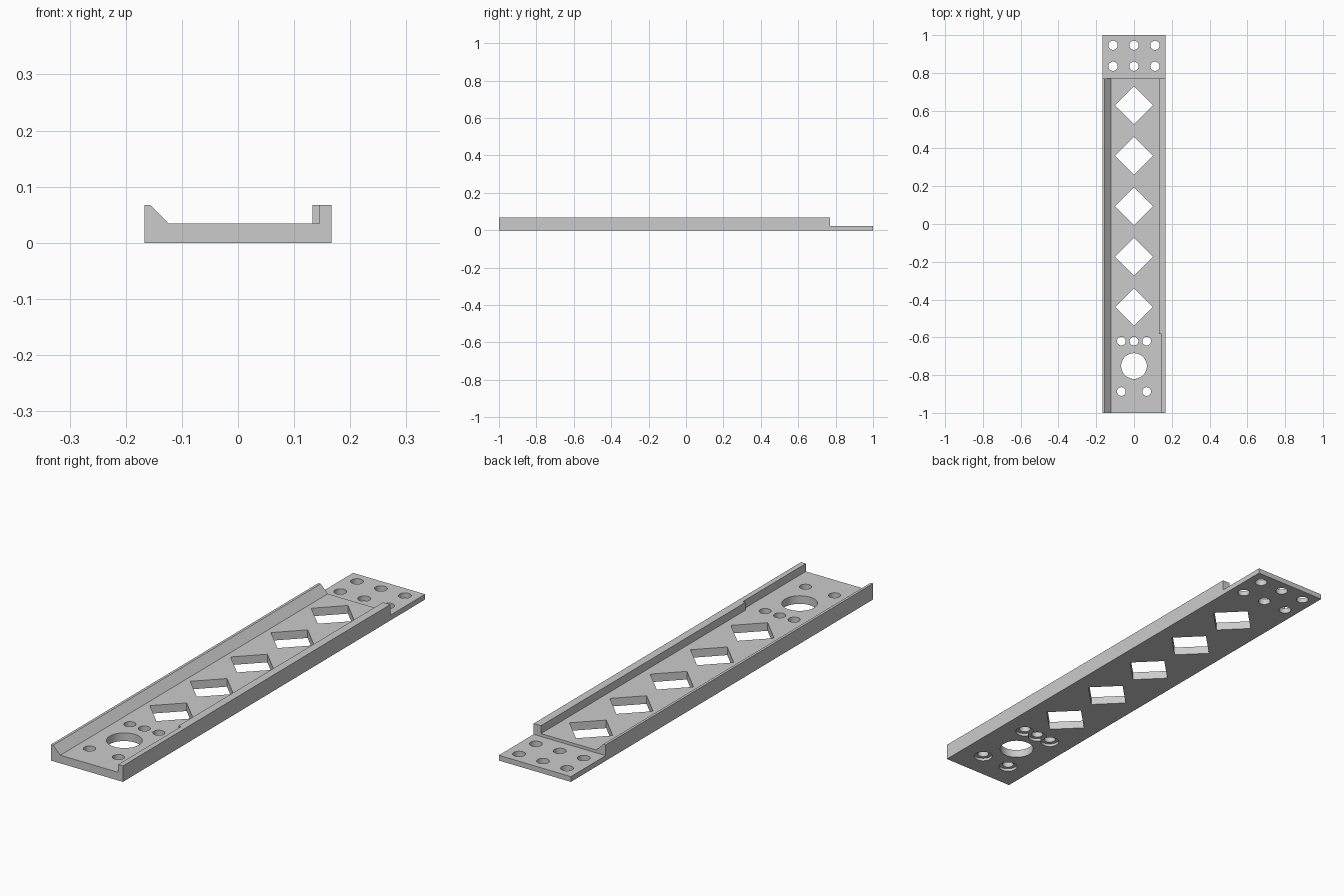
import bpy
import bmesh
from math import pi

if "Cube" in bpy.data.objects:
    bpy.data.objects.remove(bpy.data.objects["Cube"], do_unlink=True)

W, H, FLOOR, TAB = 0.167, 0.067, 0.034, 0.022
TAB_START, WALL_STEP = 0.77, -0.583

grey = bpy.data.materials.new("plain grey")
grey.use_nodes = True
colour = (0.6, 0.6, 0.6, 1)
grey.diffuse_color = colour
grey.node_tree.nodes["Principled BSDF"].inputs["Base Color"].default_value = colour


def make_object(name, bm):
    bmesh.ops.recalc_face_normals(bm, faces=bm.faces)
    mesh = bpy.data.meshes.new(name)
    bm.to_mesh(mesh)
    bm.free()
    mesh.materials.append(grey)
    obj = bpy.data.objects.new(name, mesh)
    bpy.context.collection.objects.link(obj)
    return obj


def cut(name, bm):
    """Subtract a solid from the rail, then discard the cutter."""
    cutter = make_object(name, bm)
    cutter.hide_render = True
    mod = rail.modifiers.new(name, "BOOLEAN")
    mod.operation, mod.solver, mod.object = "DIFFERENCE", "EXACT", cutter
    bpy.context.view_layer.objects.active = rail
    bpy.ops.object.modifier_apply(modifier=mod.name)
    bpy.data.objects.remove(cutter, do_unlink=True)


def box(lo, hi):
    bm = bmesh.new()
    bmesh.ops.create_cube(bm, size=1)
    for v in bm.verts:
        v.co = [(a + b) / 2 + c * (b - a) for a, b, c in zip(lo, hi, v.co)]
    return bm


def prisms(points, radius, sides, z0=-0.1, z1=0.1):
    """Upright prisms of one size at several places."""
    bm = bmesh.new()
    for x, y in points:
        new = bmesh.ops.create_cone(bm, cap_ends=True, segments=sides, radius1=radius,
                                    radius2=radius, depth=z1 - z0)["verts"]
        # a four-sided prism gets its corners on the axes
        if sides == 4:
            bmesh.ops.rotate(bm, verts=new, matrix=DIAMOND_TURN)
            for v in new:
                v.co.x, v.co.y = [round(c / radius) * radius for c in v.co.xy]
        bmesh.ops.translate(bm, verts=new, vec=(x, y, (z0 + z1) / 2))
    return bm


from mathutils import Matrix
probe = bmesh.new()
corner = bmesh.ops.create_cone(probe, segments=4, radius1=1, radius2=1, depth=1)["verts"][0].co
DIAMOND_TURN = Matrix.Rotation(0 if min(abs(corner.x), abs(corner.y)) < 0.1 else pi / 4, 3, "Z")
probe.free()

# Rail: channel section with one sloped lip and one upright wall
section = [(-W, 0), (W, 0), (W, H), (0.133, H), (0.133, FLOOR),
           (-0.123, FLOOR), (-0.156, H), (-W, H)]
bm = bmesh.new()
face = bm.faces.new([bm.verts.new((x, -1, z)) for x, z in section])
side = bmesh.ops.extrude_face_region(bm, geom=[face])["geom"]
bmesh.ops.translate(bm, vec=(0, 2, 0), verts=[g for g in side if isinstance(g, bmesh.types.BMVert)])
rail = make_object("mounting_rail", bm)

# Thin end tab and the thinner stretch of the upright wall
cut("tab_clearance", box((-1, TAB_START, TAB), (1, 2, 1)))
cut("wall_recess", box((0.1, -2, FLOOR), (0.145, WALL_STEP, 1)))

# Row of diamond windows
cut("diamond_windows", prisms([(0, -0.44 + i * 0.267) for i in range(5)], 0.1, 4))

# Cable hole, screw holes and their recesses underneath
screws = [(x, -0.62) for x in (-0.067, 0, 0.067)] + [(x, -0.887) for x in (-0.067, 0.067)]
cut("round_window", prisms([(0, -0.752)], 0.068, 48))
cut("screw_holes", prisms(screws, 0.023, 32))
for i, place in enumerate(screws):
    cut(f"screw_recess_{i}", prisms([place], 0.037, 32, -0.1, 0.012))
cut("tab_holes", prisms([(x, y) for x in (-0.111, 0, 0.111) for y in (0.835, 0.946)], 0.0245, 32))

# Smooth bores, crisp edges
bpy.ops.object.select_all(action="DESELECT")
rail.select_set(True)
bpy.context.view_layer.objects.active = rail
bpy.ops.object.shade_smooth_by_angle(angle=pi / 6)
